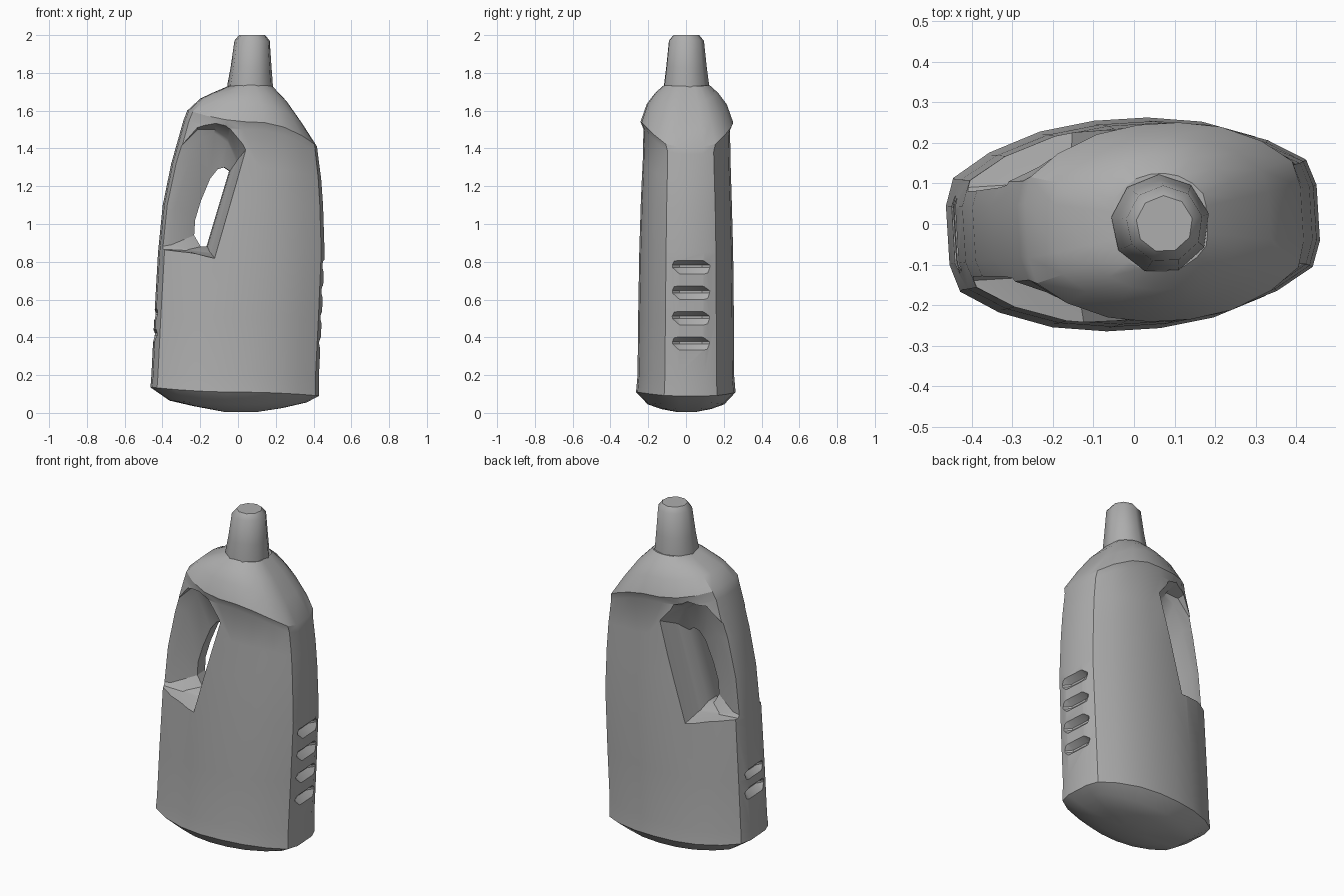
import bpy, bmesh, math
from mathutils import Matrix

cube = bpy.data.objects.get("Cube")
if cube:
    bpy.data.objects.remove(cube, do_unlink=True)

plastic = bpy.data.materials.new("grey plastic")
plastic.use_nodes = True
grey = (0.42, 0.42, 0.42, 1)
plastic.diffuse_color = grey
plastic.node_tree.nodes["Principled BSDF"].inputs["Base Color"].default_value = grey
TWIST = Matrix.Rotation(math.radians(3.5), 4, "Z")


def loft(name, rings, twist=True):
    """Skin a closed solid through rings of equal point count."""
    bm = bmesh.new()
    loops = [[bm.verts.new(p) for p in ring] for ring in rings]
    n = len(loops[0])
    for a, b in zip(loops, loops[1:]):
        for i in range(n):
            j = (i + 1) % n
            bm.faces.new((a[i], a[j], b[j], b[i]))
    bm.faces.new(loops[0][::-1])
    bm.faces.new(loops[-1])
    bmesh.ops.recalc_face_normals(bm, faces=bm.faces)
    if twist:
        bm.transform(TWIST)
    me = bpy.data.meshes.new(name)
    bm.to_mesh(me)
    bm.free()
    me.materials.append(plastic)
    ob = bpy.data.objects.new(name, me)
    bpy.context.collection.objects.link(ob)
    return ob


def activate(ob):
    bpy.ops.object.select_all(action="DESELECT")
    ob.select_set(True)
    bpy.context.view_layer.objects.active = ob


def cut(ob, cutter):
    cutter.hide_render = True
    mod = ob.modifiers.new("cut", "BOOLEAN")
    mod.operation, mod.object, mod.solver = "DIFFERENCE", cutter, "EXACT"
    activate(ob)
    bpy.ops.object.modifier_apply(modifier=mod.name)
    bpy.data.objects.remove(cutter, do_unlink=True)


# Lens-shaped plan with blunt ends, mirrored from one quarter
quarter = [(1, .28), (.95, .54), (.74, .76), (.45, .93), (.15, 1)]
half = quarter + [(-u, v) for u, v in reversed(quarter)]
plan = half + [(-u, -v) for u, v in half]


def body_ring(z, left, right, depth, lift_left=0, lift_right=0):
    mid, w = (left + right) / 2, (right - left) / 2
    return [(mid + u * w, v * depth,
             z + u * u * (lift_right if u > 0 else lift_left)) for u, v in plan]


# Body: rounded base, tall sides, shoulder crease dropping to the left side
body = loft("bottle_body", [
    body_ring(.005, -.07, .1, .05),
    body_ring(.02, -.23, .23, .13, .015, .005),
    body_ring(.045, -.36, .36, .2, .02, .01),
    body_ring(.11, -.46, .425, .26, .025, -.02),
    body_ring(.2, -.455, .425, .252),
    body_ring(.5, -.44, .44, .25),
    body_ring(.85, -.42, .455, .245),
    body_ring(1.1, -.395, .447, .238),
    body_ring(1.3, -.35, .437, .231, .02, -.06),
    body_ring(1.5, -.285, .42, .226, .05, -.13),
    body_ring(1.54, -.265, .415, .243, .06, -.13),
    body_ring(1.635, -.195, .335, .21, .03, -.1),
    body_ring(1.695, -.12, .255, .165, .005, -.045),
    body_ring(1.735, -.05, .18, .12, -.005, -.005),
])


# Handle opening: narrow hole flaring outwards, with the grip thinned beside it
def side_ring(pts, y):
    return [(x, y, z) for x, z in pts]


hole = [(-.045, 1.28), (-.075, 1.3), (-.11, 1.29), (-.15, 1.24), (-.2, 1.12),
        (-.23, 1.02), (-.235, .94), (-.2, .88), (-.165, .88)]
flare = [(-.015, 1.33), (-.06, 1.43), (-.13, 1.48), (-.2, 1.46), (-.265, 1.33),
         (-.335, 1.1), (-.36, .89), (-.27, .865), (-.155, .85)]
shelf = [(-.01, 1.34), (-.06, 1.45), (-.13, 1.5), (-.22, 1.5), (-.36, 1.36),
         (-.46, 1.1), (-.48, .87), (-.28, .86), (-.15, .845)]
mouth = [(.04, 1.41), (-.05, 1.53), (-.13, 1.56), (-.24, 1.54), (-.38, 1.38),
         (-.48, 1.1), (-.5, .85), (-.28, .84), (-.135, .81)]
flank = [(hole, .04), (flare, .1), (shelf, .115), (mouth, .27)]
cut(body, loft("handle_cutter", [side_ring(p, -y) for p, y in reversed(flank)]
               + [side_ring(p, y) for p, y in flank]))


# Grip grooves: wedges across the narrow ends, tapering to points
def groove(x, z, side):
    rings = []
    for y, depth in ((-.13, -.015), (-.06, .035), (.06, .035), (.13, -.015)):
        tip = x - side * depth
        rings.append([(x + side * .04, y, z + .06), (tip, y, z + .012),
                      (tip, y, z), (x + side * .04, y, z - .07)])
    cut(body, loft("groove_cutter", rings))


for z in (.365, .5, .635, .77):
    groove(.432 + (z - .365) * .04, z, 1)
for z in (.41, .52):
    groove(-.445, z, -1)


# Neck and cap: faceted taper with a chamfered top
def circle(z, x, r):
    return [(x + r * math.cos(a), r * math.sin(a), z)
            for a in (math.tau * (i + .3) / 9 for i in range(9))]


neck = loft("neck_cap", [circle(1.7, .065, .122), circle(1.74, .065, .122),
                         circle(1.83, .07, .11), circle(1.97, .075, .095),
                         circle(2.0, .075, .07)], twist=False)

for ob, angle in ((body, 28), (neck, 42)):
    activate(ob)
    bpy.ops.object.shade_smooth_by_angle(angle=math.radians(angle))
